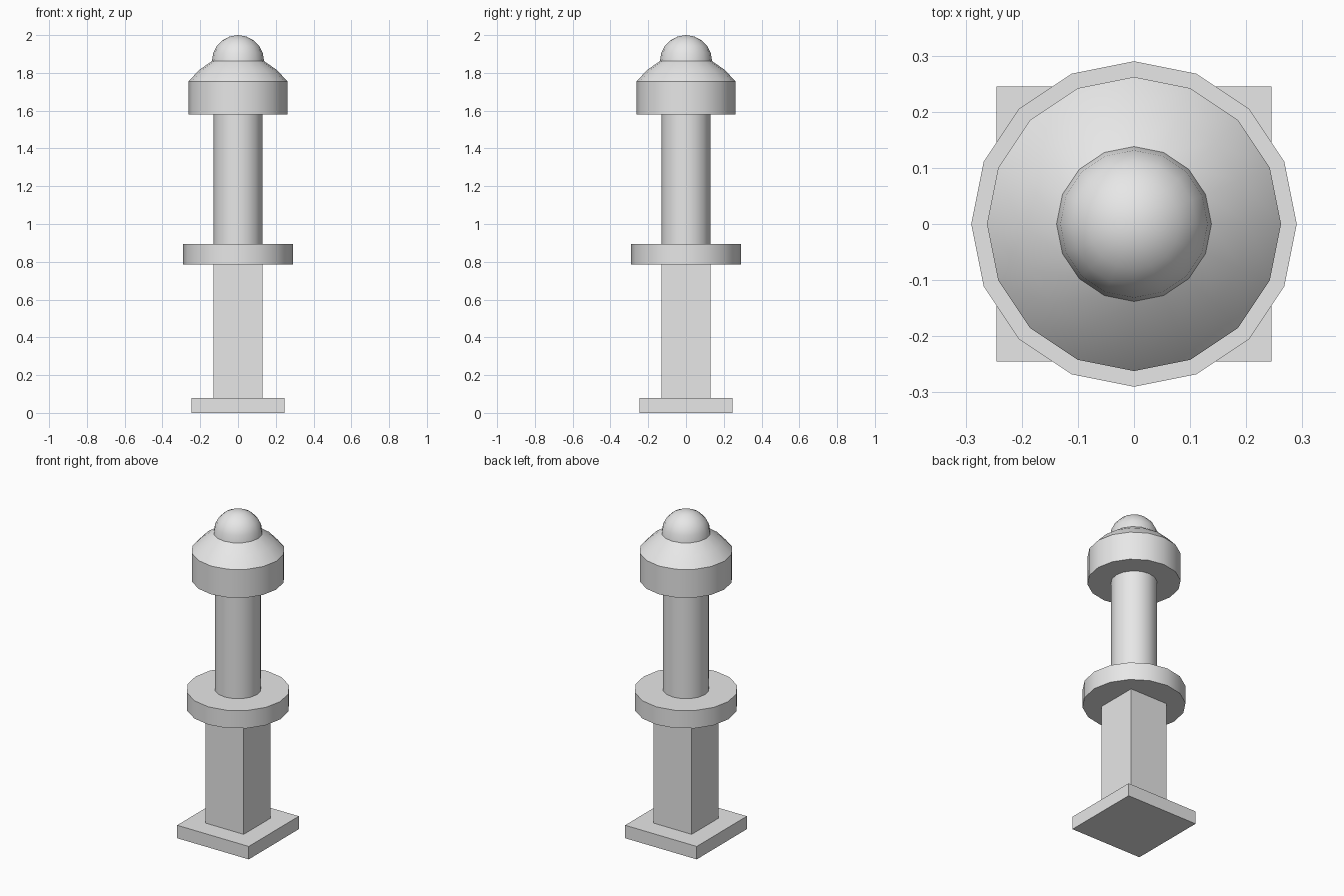
import bpy, bmesh, math

cube = bpy.data.objects.get("Cube")
if cube:
    bpy.data.objects.remove(cube, do_unlink=True)

grey = bpy.data.materials.new("light_grey")
grey.use_nodes = True
COLOUR = (0.8, 0.8, 0.8, 1.0)
grey.diffuse_color = COLOUR
grey.node_tree.nodes["Principled BSDF"].inputs["Base Color"].default_value = COLOUR

SIDES = 16


def finish(name, bm, smooth):
    bmesh.ops.recalc_face_normals(bm, faces=bm.faces)
    mesh = bpy.data.meshes.new(name)
    bm.to_mesh(mesh)
    bm.free()
    mesh.materials.append(grey)
    obj = bpy.data.objects.new(name, mesh)
    bpy.context.collection.objects.link(obj)
    if smooth:
        bpy.ops.object.select_all(action='DESELECT')
        obj.select_set(True)
        bpy.context.view_layer.objects.active = obj
        bpy.ops.object.shade_smooth_by_angle(angle=math.radians(32))
    return obj


def block(name, half, z0, z1):
    """Square block centred on the z axis."""
    bm = bmesh.new()
    bmesh.ops.create_cube(bm, size=1)
    bmesh.ops.scale(bm, vec=(2 * half, 2 * half, z1 - z0), verts=bm.verts)
    bmesh.ops.translate(bm, vec=(0, 0, (z0 + z1) / 2), verts=bm.verts)
    return finish(name, bm, False)


def lathe(name, profile):
    """Turn a (radius, z) profile round the z axis, closing both ends."""
    bm = bmesh.new()
    rings = []
    for r, z in profile:
        if r < 1e-5:
            rings.append([bm.verts.new((0, 0, z))])
        else:
            steps = [2 * math.pi * i / SIDES for i in range(SIDES)]
            rings.append([bm.verts.new((r * math.cos(a), r * math.sin(a), z)) for a in steps])
    for low, high in zip(rings, rings[1:]):
        for i in range(SIDES):
            j = (i + 1) % SIDES
            if len(high) == 1:
                bm.faces.new((low[i], low[j], high[0]))
            else:
                bm.faces.new((low[i], low[j], high[j], high[i]))
    for ring in (rings[0], rings[-1]):
        if len(ring) > 1:
            bm.faces.new(ring)
    return finish(name, bm, True)


# Square foot and lower post
block("base_plate", 0.245, 0.0, 0.08)
block("square_post", 0.13, 0.08, 0.785)

# Round collar and upper shaft
lathe("collar", [(0.29, 0.785), (0.29, 0.895)])
lathe("round_shaft", [(0.13, 0.895), (0.13, 1.58)])

# Cap with sloping shoulder
lathe("cap", [(0.262, 1.58), (0.262, 1.755), (0.205, 1.816), (0.137, 1.863)])

# Domed finial
DOME_R, DOME_Z, RINGS = 0.138, 1.862, 5
dome = [(DOME_R * math.cos(math.pi / 2 * i / RINGS),
         DOME_Z + DOME_R * math.sin(math.pi / 2 * i / RINGS)) for i in range(RINGS + 1)]
lathe("finial_dome", dome)
